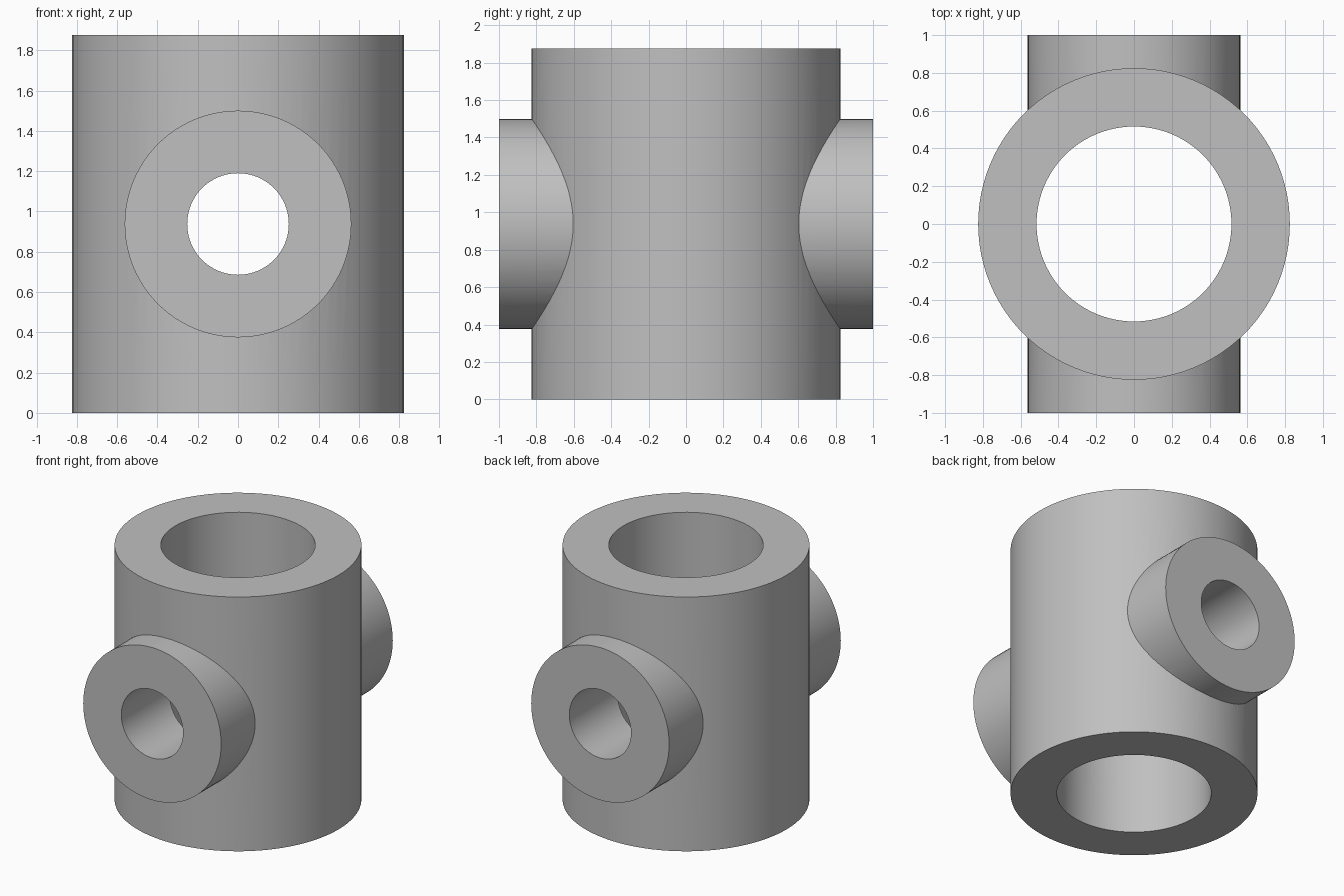
import bpy
import math

HEIGHT = 1.875
MID = HEIGHT / 2

cube = bpy.data.objects.get("Cube")
if cube:
    bpy.data.objects.remove(cube, do_unlink=True)

# Single plain grey
grey = bpy.data.materials.new("plain grey")
grey.use_nodes = True
colour = (0.527, 0.527, 0.527, 1)
grey.diffuse_color = colour
grey.node_tree.nodes["Principled BSDF"].inputs["Base Color"].default_value = colour


def cylinder(name, radius, length, crosswise=False):
    """Cylinder centred on the fitting, upright or along y."""
    bpy.ops.mesh.primitive_cylinder_add(
        vertices=96, radius=radius, depth=length, location=(0, 0, MID),
        rotation=(math.pi / 2 if crosswise else 0, 0, 0))
    obj = bpy.context.object
    obj.name = name
    obj.data.materials.append(grey)
    return obj


def combine(target, tool, operation):
    """Apply a boolean and discard the tool."""
    mod = target.modifiers.new(operation.title(), 'BOOLEAN')
    mod.operation = operation
    mod.solver = 'EXACT'
    mod.object = tool
    tool.hide_render = True
    bpy.ops.object.select_all(action='DESELECT')
    bpy.context.view_layer.objects.active = target
    target.select_set(True)
    bpy.ops.object.modifier_apply(modifier=mod.name)
    bpy.data.objects.remove(tool, do_unlink=True)


# Upright sleeve with bosses front and back
fitting = cylinder("cross_bored_sleeve", 0.825, HEIGHT)
combine(fitting, cylinder("side_bosses", 0.5625, 2, True), 'UNION')

# Main bore and cross hole
combine(fitting, cylinder("main_bore", 0.516, HEIGHT + 0.4), 'DIFFERENCE')
combine(fitting, cylinder("cross_hole", 0.252, 2.4, True), 'DIFFERENCE')

bpy.ops.object.shade_smooth_by_angle(angle=math.radians(30))
